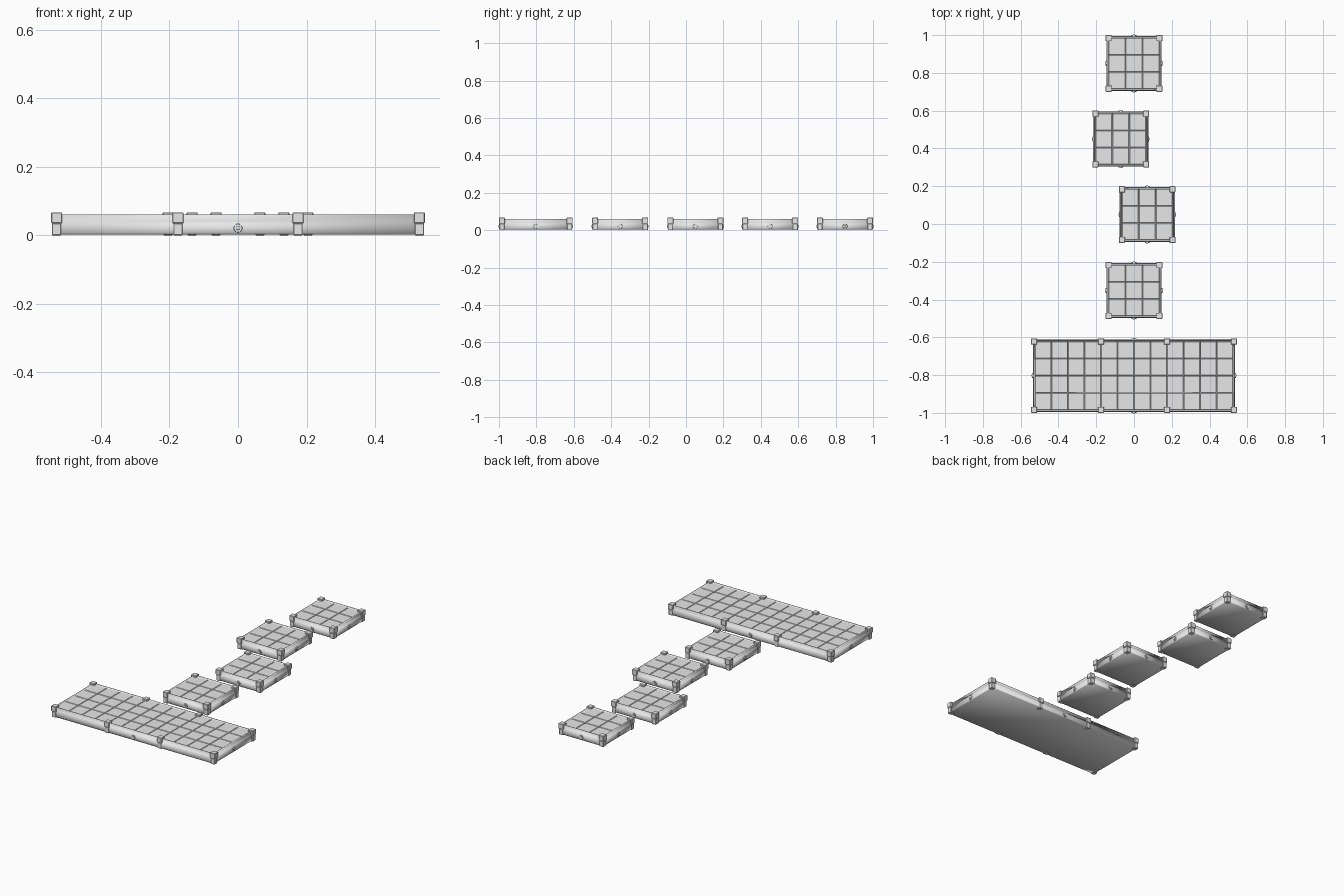
import bpy, bmesh, math
from mathutils import Matrix, Vector

if "Cube" in bpy.data.objects:
    bpy.data.objects.remove(bpy.data.objects["Cube"])

stone = bpy.data.materials.new("light_grey")
stone.diffuse_color = (0.8, 0.8, 0.8, 1)
stone.use_nodes = True
stone.node_tree.nodes["Principled BSDF"].inputs["Base Color"].default_value = stone.diffuse_color


def finish(name, bm, loc, smooth=None):
    bmesh.ops.recalc_face_normals(bm, faces=bm.faces)
    me = bpy.data.meshes.new(name)
    bm.to_mesh(me)
    bm.free()
    me.materials.append(stone)
    ob = bpy.data.objects.new(name, me)
    ob.location = loc
    bpy.context.collection.objects.link(ob)
    if smooth:
        bpy.ops.object.select_all(action='DESELECT')
        ob.select_set(True)
        bpy.context.view_layer.objects.active = ob
        bpy.ops.object.shade_smooth_by_angle(angle=math.radians(smooth))
    return ob


def add_box(bm, x, y, z0, z1, sx, sy, bevel):
    tmp = bmesh.new()
    bmesh.ops.create_cube(tmp, size=1, matrix=Matrix.Translation((x, y, (z0 + z1) / 2))
                          @ Matrix.Diagonal((sx, sy, z1 - z0, 1)))
    bmesh.ops.bevel(tmp, geom=tmp.edges[:], offset=bevel, segments=1, affect='EDGES')
    me = bpy.data.meshes.new("part")
    tmp.to_mesh(me)
    tmp.free()
    bm.from_mesh(me)
    bpy.data.meshes.remove(me)


def frame_base(name, loc, hx, hy):
    # Profile (inset, height): under edge, lower band, groove, upper rail, tile bed
    profile = [(0.006, 0.003), (0.004, 0.006), (0.004, 0.038), (0.007, 0.040),
               (0.007, 0.058), (0.009, 0.061), (0.014, 0.061), (0.015, 0.047)]
    bm = bmesh.new()
    rings = []
    for inset, z in profile:
        a, b = hx - inset, hy - inset
        rings.append([bm.verts.new(c) for c in ((-a, -b, z), (a, -b, z), (a, b, z), (-a, b, z))])
    for lo, hi in zip(rings, rings[1:]):
        for i in range(4):
            j = (i + 1) % 4
            bm.faces.new((lo[i], lo[j], hi[j], hi[i]))
    bm.faces.new(rings[0][::-1])
    bm.faces.new(rings[-1])
    finish(name, bm, loc, 95)


def tiles(name, loc, hx, hy, nx, ny):
    bm = bmesh.new()
    w, d = 2 * (hx - 0.015) / nx, 2 * (hy - 0.015) / ny
    for i in range(nx):
        for j in range(ny):
            add_box(bm, (i - (nx - 1) / 2) * w, (j - (ny - 1) / 2) * d,
                    0.044, 0.057, w - 0.002, d - 0.002, 0.002)
    finish(name, bm, loc, 30)


def posts(name, loc, hx, hy, xs):
    # Each post has a wide cap over a slimmer foot
    bm = bmesh.new()
    for x in xs:
        for s in (-1, 1):
            y = s * (hy - 0.016)
            add_box(bm, x, y, 0.035, 0.067, 0.032, 0.032, 0.002)
            add_box(bm, x, y, 0.0, 0.035, 0.027, 0.027, 0.002)
    finish(name, bm, loc, 30)


def bolts(name, loc, hx, hy):
    # Round washer and raised head in the middle of each side
    bm = bmesh.new()
    for k in range(4):
        ang = k * math.pi / 2
        dist = (hx if k % 2 == 0 else hy) - 0.004
        n = Vector((math.cos(ang), math.sin(ang), 0))
        rot = n.to_track_quat('Z', 'Y').to_matrix().to_4x4()
        for r, r2, depth, seg in ((0.014, 0.012, 0.008, 12), (0.008, 0.006, 0.013, 6)):
            bmesh.ops.create_cone(bm, cap_ends=True, segments=seg, radius1=r, radius2=r2,
                                  depth=depth,
                                  matrix=Matrix.Translation(n * dist + Vector((0, 0, 0.021))) @ rot)
    finish(name, bm, loc, 30)


def platform(name, x, y, hx, hy, nx, ny, post_xs):
    loc = (x, y, 0)
    frame_base(name + "_frame", loc, hx, hy)
    tiles(name + "_tiles", loc, hx, hy, nx, ny)
    posts(name + "_posts", loc, hx, hy, post_xs)
    bolts(name + "_bolts", loc, hx, hy)


# Wide landing, then four staggered stepping platforms
platform("landing", 0, -0.803, 0.54, 0.197, 12, 4, (-0.529, -0.175, 0.175, 0.529))
for n, (x, y) in enumerate([(0, -0.352), (0.07, 0.05), (-0.07, 0.45), (0, 0.85)], 1):
    platform(f"step_{n}", x, y, 0.15, 0.15, 3, 3, (-0.134, 0.134))
